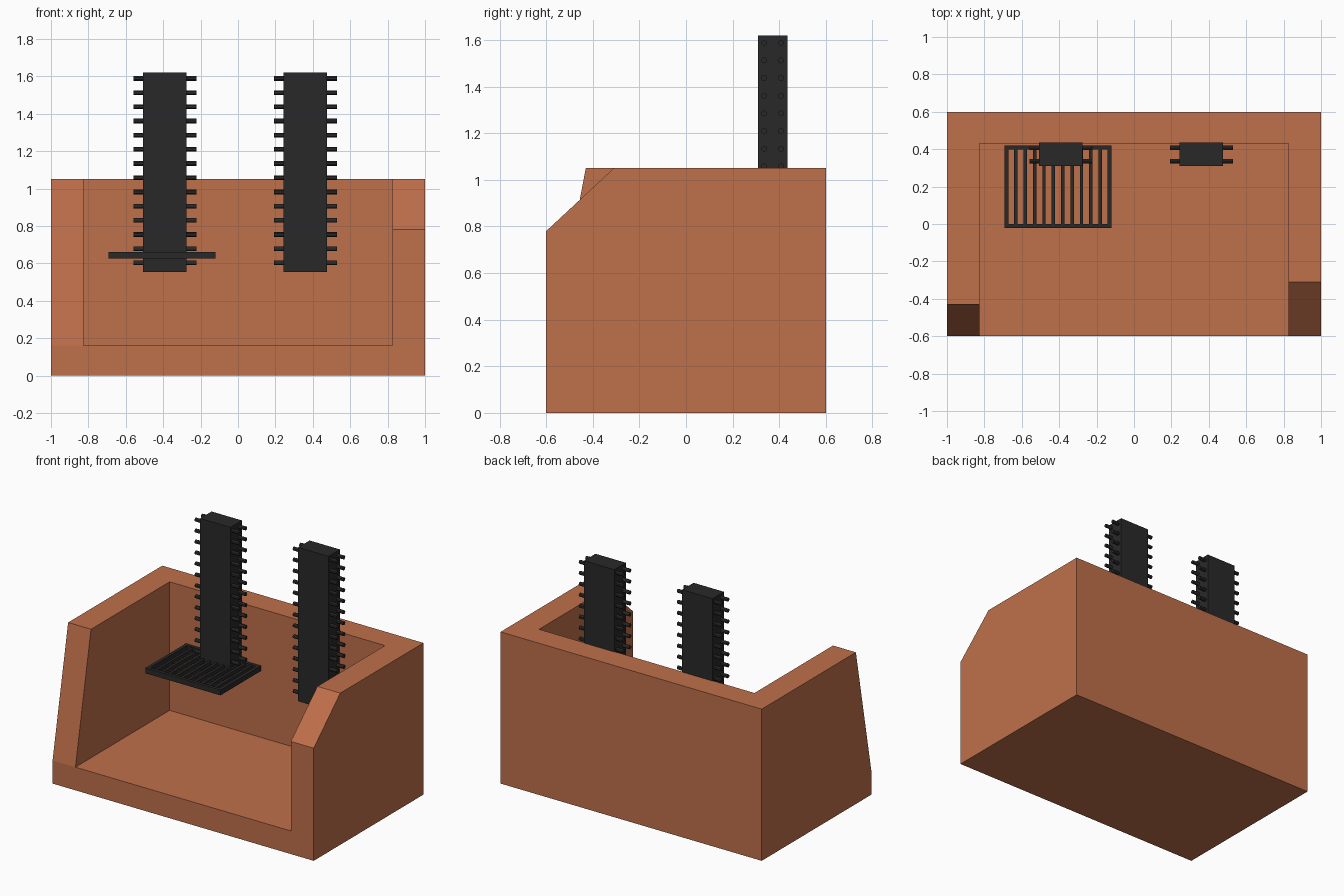
import bpy, bmesh
from mathutils import Matrix, Vector

if "Cube" in bpy.data.objects:
    bpy.data.objects.remove(bpy.data.objects["Cube"])


def material(name, color):
    m = bpy.data.materials.new(name)
    m.diffuse_color = color
    m.use_nodes = True
    m.node_tree.nodes["Principled BSDF"].inputs["Base Color"].default_value = m.diffuse_color
    return m


CLAY = material("clay", (0.52, 0.16, 0.07, 1))
IRON = material("iron", (0.022, 0.022, 0.022, 1))


def add_box(bm, x, y, z):
    lo, hi = Vector((x[0], y[0], z[0])), Vector((x[1], y[1], z[1]))
    m = Matrix.Translation((lo + hi) / 2) @ Matrix.Diagonal((*(hi - lo), 1))
    bmesh.ops.create_cube(bm, size=1, matrix=m)


def add_prism(bm, x, profile):
    # Extrude a (y, z) profile along x
    face = bm.faces.new([bm.verts.new((x[0], y, z)) for y, z in profile])
    ext = bmesh.ops.extrude_face_region(bm, geom=[face], use_keep_orig=True)
    moved = [v for v in ext["geom"] if isinstance(v, bmesh.types.BMVert)]
    bmesh.ops.translate(bm, verts=moved, vec=(x[1] - x[0], 0, 0))


def finish(bm, name, mat):
    bmesh.ops.recalc_face_normals(bm, faces=bm.faces[:])
    me = bpy.data.meshes.new(name)
    bm.to_mesh(me)
    bm.free()
    ob = bpy.data.objects.new(name, me)
    bpy.context.collection.objects.link(ob)
    me.materials.append(mat)
    return ob


# Masonry shell: solid block with an open-front cavity and sloped wall fronts
bm = bmesh.new()
add_box(bm, (-1, 1), (-0.6, 0.6), (0, 1.05))
shell = finish(bm, "brick_shell", CLAY)

cutters = []
bm = bmesh.new()
add_box(bm, (-0.825, 0.825), (-0.8, 0.43), (0.16, 1.3))
cutters.append(finish(bm, "cavity_cutter", CLAY))
bm = bmesh.new()
add_prism(bm, (-1.1, -0.7), [(-0.6191, 0.06), (-0.4109, 1.15), (-0.7, 1.15), (-0.7, 0.06)])
cutters.append(finish(bm, "left_slope_cutter", CLAY))
bm = bmesh.new()
add_prism(bm, (0.7, 1.1), [(-0.7074, 0.68), (-0.2026, 1.15), (-0.75, 1.15), (-0.75, 0.68)])
cutters.append(finish(bm, "right_slope_cutter", CLAY))

for c in cutters:
    mod = shell.modifiers.new(c.name, "BOOLEAN")
    mod.operation = "DIFFERENCE"
    mod.solver = "EXACT"
    mod.object = c
bpy.context.view_layer.objects.active = shell
shell.select_set(True)
for c in cutters:
    bpy.ops.object.modifier_apply(modifier=c.name)
for c in cutters:
    bpy.data.objects.remove(c)

# Two upright racks with rows of round pegs out of both sides
for side, cx in (("left", -0.391), ("right", 0.36)):
    bm = bmesh.new()
    add_box(bm, (cx - 0.116, cx + 0.116), (0.31, 0.435), (0.555, 1.62))
    finish(bm, side + "_post", IRON)
    bm = bmesh.new()
    for i in range(14):
        for y in (0.336, 0.407):
            for s in (-1, 1):
                m = (Matrix.Translation((cx + s * 0.138, y, 0.603 + i * 0.0758))
                     @ Matrix.Rotation(1.5707963, 4, "Y"))
                bmesh.ops.create_cone(bm, cap_ends=True, segments=12, radius1=0.0125,
                                      radius2=0.0125, depth=0.06, matrix=m)
    pegs = finish(bm, side + "_pegs", IRON)
    bpy.ops.object.select_all(action="DESELECT")
    pegs.select_set(True)
    bpy.context.view_layer.objects.active = pegs
    bpy.ops.object.shade_smooth_by_angle()

# Cooking grate: rectangular frame with parallel bars
x0, x1, y0, y1 = -0.693, -0.119, -0.022, 0.42
z = (0.625, 0.662)
w = 0.022
bm = bmesh.new()
add_box(bm, (x0, x1), (y0, y0 + w), z)
add_box(bm, (x0, x1), (y1 - w, y1), z)
for x in (x0, x1 - w):
    add_box(bm, (x, x + w), (y0 + w, y1 - w), z)
finish(bm, "grate_frame", IRON)

bm = bmesh.new()
step = (x1 - x0 - w) / 11
for i in range(1, 11):
    x = x0 + w / 2 + i * step
    add_box(bm, (x - 0.009, x + 0.009), (y0 + w, y1 - w), (0.631, 0.656))
finish(bm, "grate_bars", IRON)
